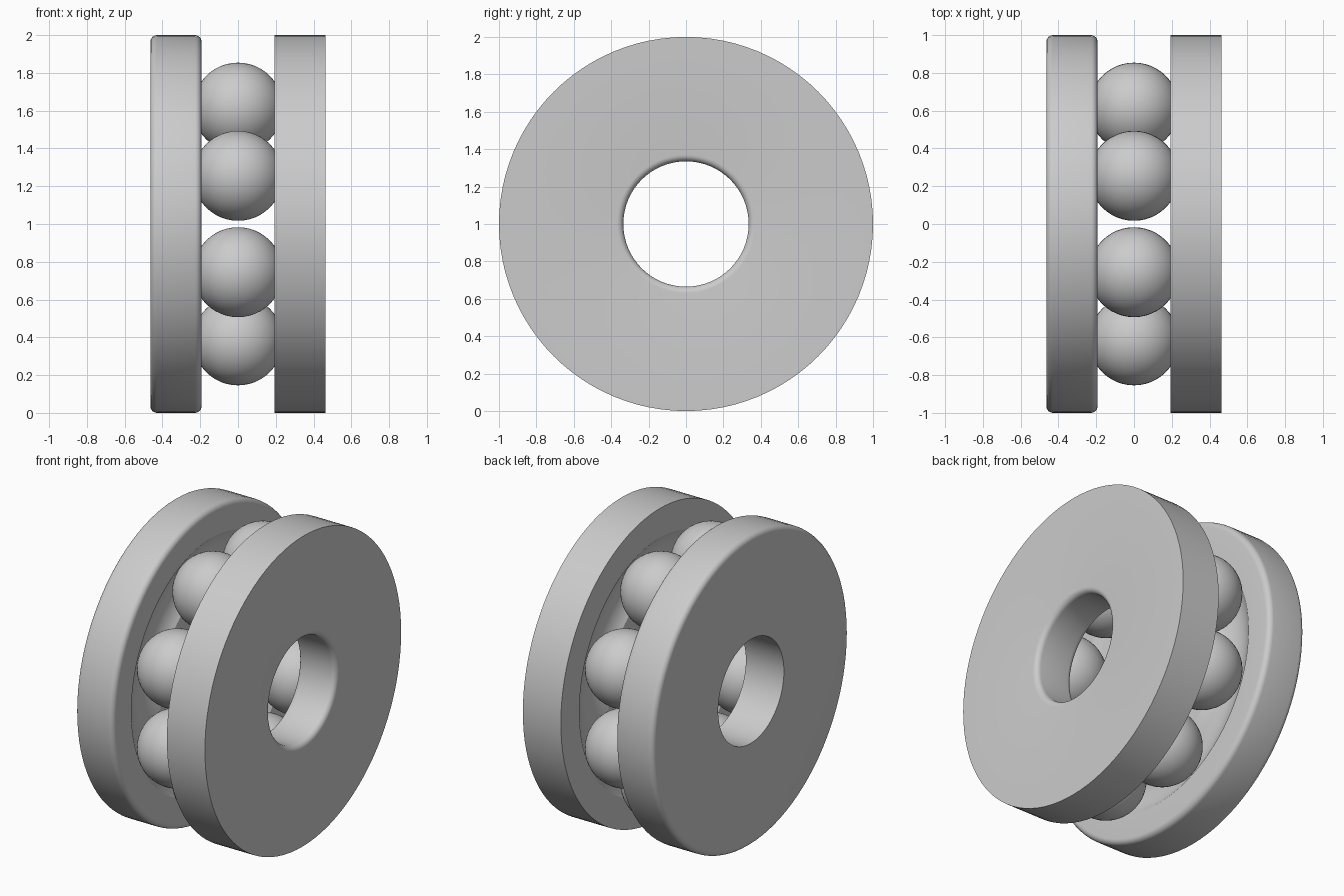
import bpy
import bmesh
from math import sin, cos, pi, tau, radians, asin
from mathutils import Matrix, Vector

if "Cube" in bpy.data.objects:
    bpy.data.objects.remove(bpy.data.objects["Cube"], do_unlink=True)

INNER, OUTER = 0.193, 0.464      # washer face distances from the middle
BORE, RIM = 0.335, 1.0           # washer radii
PITCH, BALL, GROOVE = 0.667, 0.238, 0.241
FILLET, STEPS, SEGMENTS = 0.035, 6, 96

steel = bpy.data.materials.new("steel grey")
steel.use_nodes = True
colour = (0.6, 0.6, 0.6, 1)
steel.diffuse_color = colour
steel.node_tree.nodes["Principled BSDF"].inputs["Base Color"].default_value = colour


def finish(bm, name):
    bmesh.ops.recalc_face_normals(bm, faces=bm.faces)
    mesh = bpy.data.meshes.new(name)
    bm.to_mesh(mesh)
    bm.free()
    mesh.materials.append(steel)
    obj = bpy.data.objects.new(name, mesh)
    bpy.context.collection.objects.link(obj)
    bpy.ops.object.select_all(action='DESELECT')
    obj.select_set(True)
    bpy.context.view_layer.objects.active = obj
    bpy.ops.object.shade_smooth_by_angle(angle=radians(30))
    return obj


def corner(x, r, sx, sr, rounded, face_first):
    """Profile corner; sx and sr point from the corner into the metal."""
    if not rounded:
        return [(x, r)]
    pts = []
    for i in range(STEPS + 1):
        a = i / STEPS * pi / 2
        pts.append((x + sx * FILLET * (1 - cos(a)), r + sr * FILLET * (1 - sin(a))))
    return pts if face_first else pts[::-1]


def washer(name, side, round_rim, round_bore):
    # Cross-section with a ball groove in its inner face
    profile = corner(INNER, BORE, 1, 1, round_bore, False)
    half = asin((GROOVE ** 2 - INNER ** 2) ** 0.5 / GROOVE)
    for i in range(17):
        a = half * (i / 8 - 1)
        profile.append((GROOVE * cos(a), PITCH + GROOVE * sin(a)))
    profile += corner(INNER, RIM, 1, -1, round_rim, True)
    profile += corner(OUTER, RIM, -1, -1, round_rim, False)
    profile += corner(OUTER, BORE, -1, 1, round_bore, True)

    bm = bmesh.new()
    verts = [bm.verts.new((side * x, 0, 1 + r)) for x, r in profile]
    edges = [bm.edges.new((verts[i - 1], verts[i])) for i in range(len(verts))]
    bmesh.ops.spin(bm, geom=verts + edges, cent=(0, 0, 1), axis=(1, 0, 0),
                   angle=tau, steps=SEGMENTS, use_merge=True)
    bmesh.ops.remove_doubles(bm, verts=bm.verts, dist=0.0001)
    return finish(bm, name)


washer("left_washer", 1, False, True)
washer("right_washer", -1, True, False)

# Ring of balls between the washers
for i in range(8):
    a = (i + 0.5) * tau / 8
    bm = bmesh.new()
    place = Matrix.Translation(Vector((0, PITCH * cos(a), 1 + PITCH * sin(a))))
    bmesh.ops.create_uvsphere(bm, u_segments=48, v_segments=24, radius=BALL, matrix=place)
    finish(bm, f"ball_{i + 1}")
